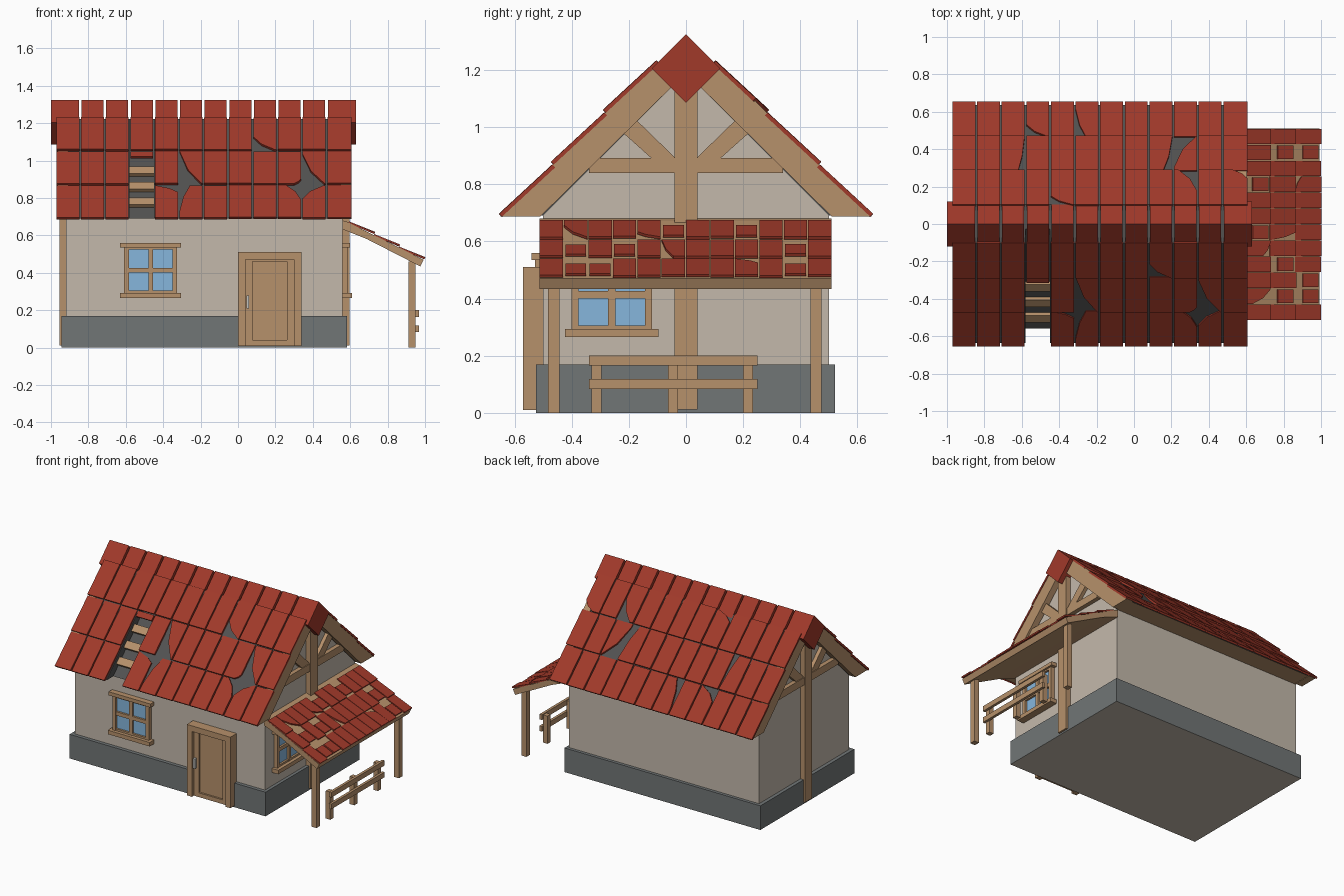
import bpy, bmesh, math, random
from mathutils import Vector, Matrix

if "Cube" in bpy.data.objects:
    bpy.data.objects.remove(bpy.data.objects["Cube"])

random.seed(4)

def material(name, rgb):
    m = bpy.data.materials.new(name)
    m.diffuse_color = (*rgb, 1)
    m.use_nodes = True
    m.node_tree.nodes["Principled BSDF"].inputs["Base Color"].default_value = m.diffuse_color
    return m

RED = material("red tile", (0.355, 0.041, 0.023))
WOOD = material("tan wood", (0.470, 0.282, 0.146))
PLASTER = material("plaster", (0.550, 0.485, 0.407))
STONE = material("base stone", (0.165, 0.180, 0.182))
DARK = material("dark underlay", (0.085, 0.085, 0.083))
GLASS = material("blue glass", (0.240, 0.470, 0.720))
METAL = material("light metal", (0.55, 0.55, 0.52))

def finish(name, bm, *mats):
    bmesh.ops.recalc_face_normals(bm, faces=bm.faces)
    me = bpy.data.meshes.new(name)
    bm.to_mesh(me)
    bm.free()
    for m in mats:
        me.materials.append(m)
    ob = bpy.data.objects.new(name, me)
    bpy.context.collection.objects.link(ob)
    return ob

def add_box(bm, x0, x1, y0, y1, z0, z1, rot=None):
    c = Matrix.Translation(((x0 + x1) / 2, (y0 + y1) / 2, (z0 + z1) / 2))
    s = Matrix.Diagonal((x1 - x0, y1 - y0, z1 - z0, 1))
    bmesh.ops.create_cube(bm, size=1, matrix=c @ (rot or Matrix()) @ s)

def boxes(name, mat, *specs):
    bm = bmesh.new()
    for s in specs:
        add_box(bm, *s)
    return finish(name, bm, mat)

def add_prism(bm, pts, shift):
    """Extrude a closed outline of 3D points along a vector."""
    a = [bm.verts.new(p) for p in pts]
    b = [bm.verts.new(Vector(p) + Vector(shift)) for p in pts]
    bm.faces.new(a)
    bm.faces.new(b[::-1])
    for i in range(len(a)):
        j = (i + 1) % len(a)
        bm.faces.new((a[i], a[j], b[j], b[i]))

def along_x(bm, yz, x0, x1):
    add_prism(bm, [(x0, y, z) for y, z in yz], (x1 - x0, 0, 0))

def add_tile(bm, origin, u, v, n, w, h, poly, low, high, thick):
    """Tile outline in unit coordinates, lower edge lifted off the roof."""
    pts = [origin + u * (w * a) + v * (h * b) + n * (low + (high - low) * b) for a, b in poly]
    add_prism(bm, pts, n * thick)

CORNERS = {"bl": (0, 0), "br": (1, 0), "tr": (1, 1), "tl": (0, 1)}

def tile_outline(cut=None):
    """Unit square, with one corner optionally broken off along a jagged line."""
    out = []
    for name, (x, y) in CORNERS.items():
        if not cut or cut[0] != name:
            out.append((x, y))
            continue
        dx, dy = cut[1] * (1 - 2 * x), cut[2] * (1 - 2 * y)
        jag = [(x, y + dy), (x + .38 * dx, y + .43 * dy), (x + dx, y)]
        out += jag if name in ("bl", "tr") else jag[::-1]
    return out

X0, X1 = -0.92, 0.56          # wall ends
MID = (X0 + X1) / 2
COL0, PITCH = -0.975, 1.58 / 12

# Walls and stone base, plaster floor below
bm = bmesh.new()
along_x(bm, [(-.5, .1), (.5, .1), (.5, .69), (0, 1.19), (-.5, .69)], X0, X1)
finish("walls", bm, PLASTER)
base = boxes("stone_base", STONE, (-.945, .582, -.525, .522, 0, .17))
base.data.materials.append(PLASTER)
for p in base.data.polygons:
    p.material_index = int(p.normal.z < -.5)

# Roof deck: dark on top, wood underneath, thinner below the missing tiles
def deck(name, s, x0, x1, total=1.325):
    bm = bmesh.new()
    along_x(bm, [(s * (total - .69), .69), (s * (total - 1.222), 1.222), (0, 1.222),
                 (0, 1.19), (s * .5, .69)], x0, x1)
    ob = finish(name, bm, DARK, WOOD)
    for p in ob.data.polygons:
        p.material_index = int(p.normal.z < -0.1)

HOLE0, HOLE1 = COL0 + 3 * PITCH, COL0 + 4 * PITCH
deck("roof_deck_back", 1, X0, X1)
deck("roof_deck_front_left", -1, X0, HOLE0)
deck("roof_deck_front_hole", -1, HOLE0, HOLE1, 1.25)
deck("roof_deck_front_right", -1, HOLE1, X1)

# Bare battens in the roof hole
bm = bmesh.new()
tilt = Matrix.Rotation(math.radians(45), 4, 'X')
for z in (.775, .858, .942):
    y = z - 1.275
    add_box(bm, HOLE0, HOLE1, y - .026, y + .026, z - .012, z + .012, tilt)
finish("roof_battens", bm, WOOD)

# Roof tiles; broken corners by (row, column) on each slope
front_cuts = {(2, 8): ("bl", .95, .4), (1, 5): ("bl", .95, 1), (0, 5): ("tl", .45, .8),
              (0, 4): ("tr", .95, .2), (1, 9): ("br", .3, .15), (1, 10): ("bl", .95, .9),
              (0, 9): ("tr", .65, .45), (0, 10): ("tl", .9, .4)}
back_cuts = {(0, 3): ("tl", .95, .35), (1, 2): ("tr", .28, .98), (0, 5): ("tl", .45, .8),
             (2, 4): ("tl", .95, .25), (1, 8): ("tr", .4, .98), (1, 9): ("bl", .98, .9),
             (2, 9): ("br", .8, .6), (2, 11): ("br", .6, .25)}
bm = bmesh.new()
r = math.sqrt(.5)
for s, cuts in ((-1, front_cuts), (1, back_cuts)):
    v, n = Vector((0, -s * r, r)), Vector((0, s * r, r))
    for row in range(3):
        for col in range(12):
            poly = tile_outline(cuts.get((row, col)))
            if s < 0 and col == 3 and row < 2:
                if row == 0:
                    continue
                poly = [(a, .84 + .16 * b) for a, b in poly]
            k = .182 * row
            o = Vector((COL0 + col * PITCH + .004, s * (.645 - k),
                        .687 + k + random.uniform(-.002, .002)))
            width = PITCH - (.002 if col == 11 else .009)
            add_tile(bm, o, Vector((1, 0, 0)), v, n, width, .182 / r - .004,
                     poly, -.001, -.011, .014)
finish("roof_tiles", bm, RED)

# Ridge caps
bm = bmesh.new()
for i in range(12):
    a = COL0 + i * PITCH + .007 - (.032 if i == 0 else 0)
    b = COL0 + (i + 1) * PITCH - .007 + (.032 if i == 11 else 0)
    along_x(bm, [(0, 1.325), (.12, 1.205), (0, 1.085), (-.12, 1.205)], a, b)
finish("ridge_caps", bm, RED)

# Gable timber frames, mirrored to both ends
for side, name in ((1, "right"), (-1, "left")):
    def at(d):
        return MID + side * ((X1 - X0) / 2 + d)
    bm = bmesh.new()
    for s in (-1, 1):
        along_x(bm, [(s * .65, .687), (s * .115, 1.217), (0, 1.217), (0, 1.19), (s * .51, .687)],
                at(-.01), at(.043))
        along_x(bm, [(s * .035, .89), (s * .075, .85), (s * .265, 1.02), (s * .215, 1.065)],
                at(-.01), at(.025))
    finish("gable_rafters_" + name, bm, WOOD)
    xs = sorted((at(-.01), at(.035)))
    boxes("gable_post_" + name, WOOD, (*xs, -.04, .04, .012, 1.15))
    xs = sorted((at(-.01), at(.03)))
    boxes("gable_collar_" + name, WOOD, (*xs, -.34, .34, .84, .892))

# Windows: built facing -y at the origin, then placed
def window(name, loc, turn):
    bm = bmesh.new()
    add_box(bm, -.163, .163, -.04, .01, .535, .56)
    add_box(bm, -.163, .163, -.05, .01, .265, .293)
    for x in (-.129, 0, .129):
        add_box(bm, x - .0125, x + .0125, -.028, .01, .29, .54)
    for z, h in ((.297, .009), (.414, .013), (.534, .009)):
        add_box(bm, -.13, .13, -.026, .01, z - h, z + h)
    parts = [finish(name + "_frame", bm, WOOD),
             boxes(name + "_glass", GLASS, (-.125, .125, -.012, .005, .3, .53))]
    for p in parts:
        p.data.transform(Matrix.Translation(loc) @ Matrix.Rotation(turn, 4, 'Z'))

window("front_window", (-.467, -.5, 0), 0)
window("side_window", (X1, -.26, 0), math.pi / 2)

# Door
boxes("door_frame", WOOD, (0, .04, -.57, -.49, .01, .51), (.3, .34, -.57, -.49, .01, .51),
      (.04, .3, -.57, -.49, .47, .51))
boxes("door_panel", WOOD, (.04, .3, -.535, -.49, .01, .47))
boxes("door_stiles", WOOD, *[(x, x + .038, -.548, -.5, .01, .47) for x in (.04, .262)])
boxes("door_rails", WOOD, *[(.078, .262, -.548, -.5, a, b) for a, b in ((.01, .04), (.46, .47))])
boxes("door_handle", METAL, (.045, .06, -.566, -.545, .21, .28))

# Porch roof and posts
bm = bmesh.new()
add_prism(bm, [(x, -.513, z) for x, z in ((.56, .68), (.585, .672), (.992, .47),
               (.975, .434), (.69, .58), (.56, .632))], (0, 1.023, 0))
finish("porch_roof", bm, WOOD)
boxes("porch_posts", WOOD, *[(.912, .95, y, y + .04, 0, .46) for y in (-.483, .435)])

# Porch tiles: whole, worn down to a chip, or with a broken corner, by (row, column)
chips = {(0, 1), (0, 2), (0, 10), (1, 1), (1, 3), (1, 10), (2, 5), (2, 8)}
porch_cuts = {(2, 1): ("bl", .98, .7), (1, 5): ("bl", .5, .95), (0, 8): ("tr", .95, .25),
              (2, 4): ("bl", .95, .3)}
bm = bmesh.new()
v = Vector((-.405, 0, .204)).normalized()
n = Vector((.204, 0, .405)).normalized()
w = 1.025 / 12
for row in range(3):
    for col in range(12):
        o = Vector((.993, -.514 + col * w + .002, .467)) + v * (.15 * row)
        poly = tile_outline(porch_cuts.get((row, col)))
        if (row, col) in chips:
            poly = [(.05 + .9 * a, .1 + .6 * b) for a, b in poly]
        add_tile(bm, o, Vector((0, 1, 0)), v, n, w - .004, .15, poly,
                 .006 + random.uniform(0, .003), -.004, .01)
finish("porch_tiles", bm, RED)

# Porch fence
boxes("fence_posts", WOOD, *[(.915, .95, y, y + .035, 0, .195) for y in (-.33, -.063, .2)])
boxes("fence_rails", WOOD, *[(.948, .967, -.34, .25, z, z + .036) for z in (.083, .165)])
